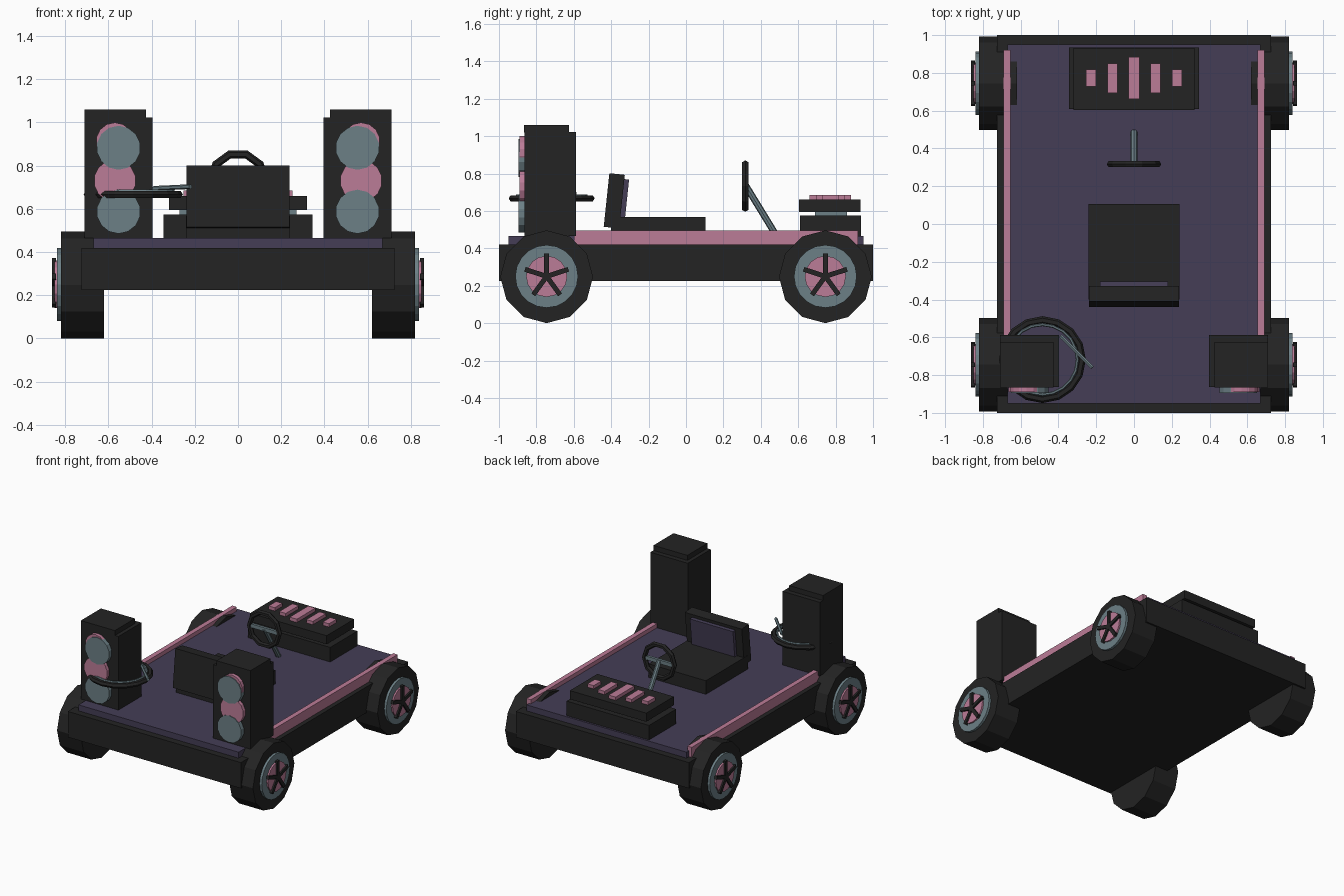
import bpy, math
from mathutils import Vector, Matrix

if "Cube" in bpy.data.objects:
    bpy.data.objects.remove(bpy.data.objects["Cube"])


def material(name, rgb):
    m = bpy.data.materials.new(name)
    m.diffuse_color = (*rgb, 1)
    m.use_nodes = True
    m.node_tree.nodes["Principled BSDF"].inputs["Base Color"].default_value = m.diffuse_color
    return m


BLACK = material("black", (0.017, 0.017, 0.017))
PURPLE = material("dark purple", (0.058, 0.047, 0.092))
PINK = material("pink", (0.50, 0.20, 0.31))
TEAL = material("grey teal", (0.15, 0.215, 0.24))


def finish(name, mat):
    o = bpy.context.object
    o.name = name
    o.data.materials.append(mat)
    return o


def box(name, mat, x, y, z, rot=(0, 0, 0)):
    """Box from (min, max) ranges, rotated about its centre."""
    c = [(a[0] + a[1]) / 2 for a in (x, y, z)]
    bpy.ops.mesh.primitive_cube_add(size=1, location=c, rotation=rot)
    o = finish(name, mat)
    o.scale = [a[1] - a[0] for a in (x, y, z)]
    return o


def cyl(name, mat, a, b, r, n, spin=0):
    """Cylinder between two points."""
    a, b = Vector(a), Vector(b)
    q = (b - a).to_track_quat('Z', 'Y')
    bpy.ops.mesh.primitive_cylinder_add(vertices=n, radius=r, depth=(b - a).length,
                                        location=(a + b) / 2, rotation=q.to_euler())
    o = finish(name, mat)
    o.data.transform(Matrix.Rotation(spin, 4, 'Z'))
    return o


def ring(name, mat, loc, major, minor, n, k, rot=(0, 0, 0)):
    bpy.ops.mesh.primitive_torus_add(location=loc, rotation=rot, major_radius=major,
                                     minor_radius=minor, major_segments=n, minor_segments=k)
    return finish(name, mat)


# Chassis and deck
box("chassis", BLACK, (-0.725, 0.725), (-1, 1), (0.225, 0.42))
box("deck", PURPLE, (-0.67, 0.67), (-0.95, 0.95), (0.41, 0.465))

for s, side in ((-1, "left"), (1, "right")):
    # Side rails
    box(side + "_rail", PINK, sorted((s * 0.655, s * 0.692)), (-0.6, 0.92), (0.42, 0.496))

    # Wheels with hub discs and five spokes
    for y, end in ((-0.745, "front"), (0.745, "back")):
        n = f"{end}_{side}_"
        cyl(n + "tyre", BLACK, (s * 0.62, y, 0.248), (s * 0.82, y, 0.248), 0.248, 12)
        cyl(n + "hub", TEAL, (s * 0.80, y, 0.25), (s * 0.838, y, 0.25), 0.168, 20)
        cyl(n + "hub_cap", PINK, (s * 0.81, y, 0.25), (s * 0.85, y, 0.25), 0.11, 16)
        for i in range(5):
            a = i * math.tau / 5
            box(f"{n}spoke_{i}", BLACK, (s * 0.852 - 0.01, s * 0.852 + 0.01),
                (y - math.sin(a) * 0.06 - 0.013, y - math.sin(a) * 0.06 + 0.013),
                (0.25 + math.cos(a) * 0.06 - 0.062, 0.25 + math.cos(a) * 0.06 + 0.062),
                (a, 0, 0))

    # Tall speakers with caps and stacked cones
    box(side + "_speaker", BLACK, sorted((s * 0.397, s * 0.71)), (-0.863, -0.588), (0.465, 1.022))
    box(side + "_speaker_cap", BLACK, sorted((s * 0.426, s * 0.71)), (-0.865, -0.625), (1.02, 1.06))
    for i, (x, z, r, mat, front) in enumerate((
            (0.57, 0.912, 0.088, PINK, -0.889), (0.57, 0.73, 0.098, PINK, -0.889),
            (0.553, 0.883, 0.102, TEAL, -0.895), (0.553, 0.587, 0.102, TEAL, -0.895))):
        cyl(f"{side}_speaker_cone_{i}", mat, (s * x, -0.85, z), (s * x, front, z), r, 14)

# Hoop round the left speaker with its thin rim and arm
hoop = ring("hoop", BLACK, (-0.485, -0.718, 0.667), 0.209, 0.021, 16, 6)
hoop.scale.z = 0.9
ring("hoop_rim", TEAL, (-0.485, -0.718, 0.682), 0.185, 0.008, 20, 6)
cyl("hoop_arm", TEAL, (-0.39, -0.592, 0.695), (-0.22, -0.76, 0.703), 0.011, 6)

# Seat, facing the back console
box("seat_base", BLACK, (-0.24, 0.24), (-0.40, 0.105), (0.465, 0.568))
tilt = (math.radians(-6), 0, 0)
box("seat_back", BLACK, (-0.238, 0.238), (-0.425, -0.342), (0.51, 0.798), tilt)
box("seat_pad", PURPLE, (-0.18, 0.18), (-0.355, -0.315), (0.565, 0.77), tilt)

# Steering wheel and column
ring("steering_wheel", BLACK, (0, 0.317, 0.733), 0.125, 0.019, 10, 6, (math.pi / 2, 0, 0))
box("steering_crossbar", TEAL, (-0.125, 0.125), (0.308, 0.328), (0.72, 0.748))
cyl("steering_column", TEAL, (0, 0.318, 0.738), (0, 0.485, 0.465), 0.018, 8)

# Control console with raised keys
box("console_base", BLACK, (-0.345, 0.345), (0.61, 0.935), (0.465, 0.575))
box("console_neck", TEAL, (-0.27, 0.27), (0.69, 0.86), (0.57, 0.60))
box("console_top", BLACK, (-0.32, 0.32), (0.603, 0.932), (0.595, 0.66))
for i in range(-2, 3):
    half = (0.111, 0.078, 0.045)[abs(i)]
    w = (0.03, 0.027, 0.026)[abs(i)]
    x = i * 0.1135
    box(f"console_key_{i + 2}", PINK, (x - w, x + w), (0.772 - half, 0.772 + half), (0.65, 0.685))
